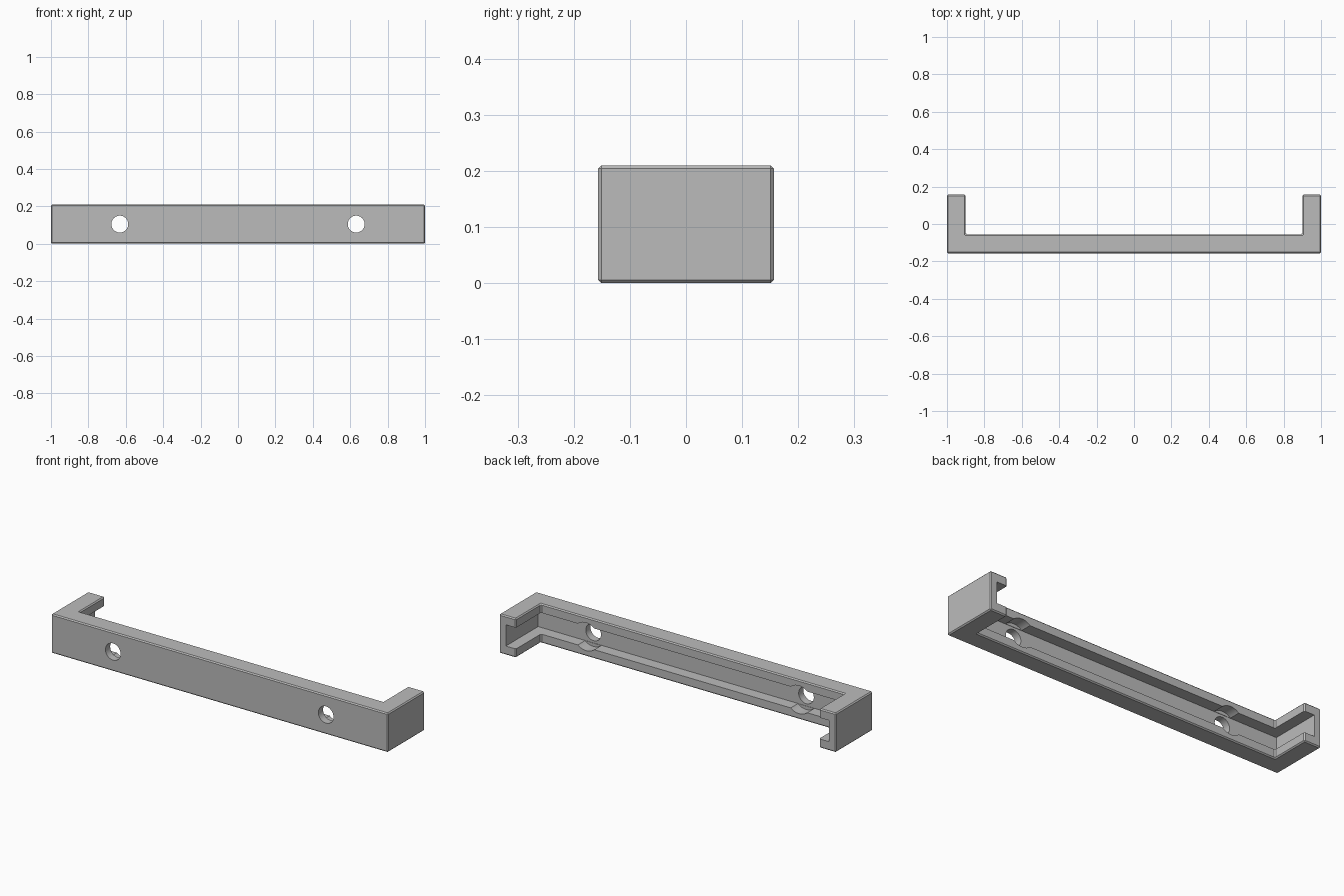
import bpy, bmesh, math

cube = bpy.data.objects.get("Cube")
if cube:
    bpy.data.objects.remove(cube, do_unlink=True)

HEIGHT = 0.21
DEPTH = 0.157
ARM_INNER = 0.9
BAR_BACK = -0.055
WALL = 0.04
LIP = 0.048
HOLE_X = 0.632

grey = bpy.data.materials.new("plain grey")
grey.use_nodes = True
grey.diffuse_color = (0.5, 0.5, 0.5, 1)
grey.node_tree.nodes["Principled BSDF"].inputs["Base Color"].default_value = (0.5, 0.5, 0.5, 1)


def make_object(name, bm):
    mesh = bpy.data.meshes.new(name)
    bmesh.ops.recalc_face_normals(bm, faces=bm.faces)
    bm.to_mesh(mesh)
    bm.free()
    mesh.materials.append(grey)
    obj = bpy.data.objects.new(name, mesh)
    bpy.context.collection.objects.link(obj)
    return obj


def cutter_box(name, low, high):
    bm = bmesh.new()
    bmesh.ops.create_cube(bm, size=1)
    for v in bm.verts:
        v.co = [a + (b - a) * (c + 0.5) for a, b, c in zip(low, high, v.co)]
    return make_object(name, bm)


def cutter_cylinder(name, x, y0, y1, radius):
    bpy.ops.mesh.primitive_cylinder_add(
        vertices=48, radius=radius, depth=y1 - y0,
        location=(x, (y0 + y1) / 2, HEIGHT / 2), rotation=(math.pi / 2, 0, 0))
    obj = bpy.context.object
    obj.name = name
    obj.data.materials.append(grey)
    return obj


# U-shaped bracket body with a small chamfer on every edge
half = [(1, -DEPTH), (1, DEPTH), (ARM_INNER, DEPTH), (ARM_INNER, BAR_BACK)]
outline = half + [(-x, y) for x, y in reversed(half)]
bm = bmesh.new()
face = bm.faces.new([bm.verts.new((x, y, 0)) for x, y in outline])
walls = bmesh.ops.extrude_face_region(bm, geom=[face])
for v in walls["geom"]:
    if isinstance(v, bmesh.types.BMVert):
        v.co.z = HEIGHT
bmesh.ops.recalc_face_normals(bm, faces=bm.faces)
bmesh.ops.bevel(bm, geom=bm.edges[:], offset=0.006, segments=1, affect='EDGES')
bracket = make_object("bracket", bm)

# Inner channel, screw holes and wider screw-head recesses
cutters = [cutter_box("channel_cutter",
                      (-1 + WALL, -DEPTH + WALL, LIP),
                      (1 - WALL, 0.5, HEIGHT - LIP))]
for side, x in (("left", HOLE_X), ("right", -HOLE_X)):
    cutters.append(cutter_cylinder(side + "_hole_cutter", x, -0.3, 0.1, 0.045))
    cutters.append(cutter_cylinder(side + "_recess_cutter", x, -DEPTH + WALL + 0.002, 0.1, 0.075))

for cutter in cutters:
    mod = bracket.modifiers.new(cutter.name, 'BOOLEAN')
    mod.operation = 'DIFFERENCE'
    mod.solver = 'EXACT'
    mod.object = cutter

# Bake the cuts, then remove the cutters
bpy.context.view_layer.update()
graph = bpy.context.evaluated_depsgraph_get()
cut_mesh = bpy.data.meshes.new_from_object(bracket.evaluated_get(graph))
bracket.modifiers.clear()
bracket.data = cut_mesh
for cutter in cutters:
    bpy.data.objects.remove(cutter, do_unlink=True)

# Smooth bores, crisp edges
bpy.ops.object.select_all(action='DESELECT')
bracket.select_set(True)
bpy.context.view_layer.objects.active = bracket
bpy.ops.object.shade_smooth_by_angle(angle=math.radians(30))
